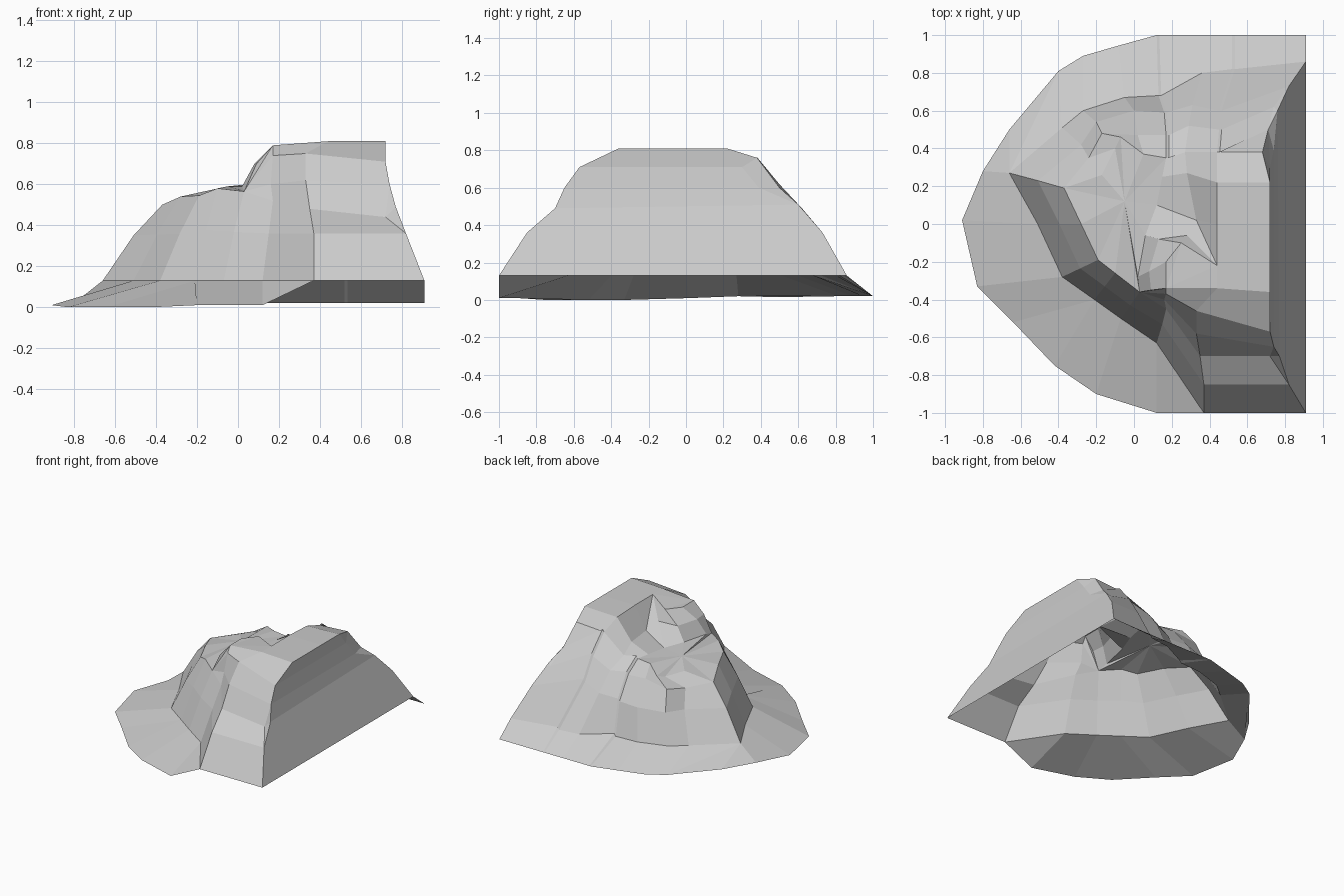
import bpy, bmesh
from mathutils import Vector

if "Cube" in bpy.data.objects:
    bpy.data.objects.remove(bpy.data.objects["Cube"])

CORE = Vector((0.2, 0.0, -0.5))


def surface(name, verts, faces):
    """Flat-shaded shell whose faces all look away from the hill's core."""
    bm = bmesh.new()
    vs = [bm.verts.new(v) for v in verts]
    for f in faces:
        bm.faces.new([vs[i] for i in f])
    bmesh.ops.remove_doubles(bm, verts=bm.verts, dist=0.001)
    bm.normal_update()
    for f in bm.faces:
        if f.normal.dot(f.calc_center_median() - CORE) < 0:
            f.normal_flip()
    me = bpy.data.meshes.new(name)
    bm.to_mesh(me)
    bm.free()
    ob = bpy.data.objects.new(name, me)
    bpy.context.collection.objects.link(ob)
    return ob


def loft(name, profiles):
    """Skin neighbouring profiles that have equal point counts."""
    n = len(profiles[0])
    verts = [p for prof in profiles for p in prof]
    faces = [(c * n + r, c * n + r + 1, (c + 1) * n + r + 1, (c + 1) * n + r)
             for c in range(len(profiles) - 1) for r in range(n - 1)]
    return surface(name, verts, faces)


def fan(name, centre, rim, closed=False):
    n = len(rim)
    last = n if closed else n - 1
    return surface(name, [centre] + rim,
                   [(0, 1 + i, 1 + (i + 1) % n) for i in range(last)])


def ledge(col):
    """Copy of a profile nudged sideways and up: makes a thin rock crack."""
    return [(x + 0.014, y, z + 0.018) for x, y, z in col]


# Key profiles shared by neighbouring parts (foot to brow)
west_ridge = [(-.66, .27, .13), (-.51, .23, .35), (-.37, .19, .50), (-.17, .26, .56)]
gully_west = [(.13, .68, .13), (.16, .59, .36), (.17, .47, .52), (.17, .35, .60)]
gully_mid = [(.36, .80, .13), (.31, .63, .40), (.29, .52, .54), (.27, .38, .61)]
gully_east = [(.52, .82, .13), (.45, .60, .44), (.45, .50, .60), (.44, .38, .745)]
north_east = [(.91, .86, .13), (.82, .73, .36), (.74, .62, .49),
              (.71, .50, .60), (.68, .38, .76), (.72, .22, .81)]
south_east = [(.91, -1, .13), (.82, -.85, .36), (.72, -.70, .44),
              (.74, -.65, .60), (.72, -.57, .71), (.72, -.36, .81)]
south_mid = [(.37, -1, .13), (.37, -.85, .36), (.35, -.70, .48),
             (.33, -.58, .62), (.33, -.46, .75), (.44, -.34, .81)]
south_west = [(.12, -.63, .13), (.15, -.53, .36), (.17, -.45, .52),
              (.16, -.40, .60), (.17, -.37, .74), (.17, -.34, .79)]

# North slope with two cracks
north = [
    west_ridge,
    [(-.38, .51, .13), (-.28, .42, .35), (-.24, .35, .48), (-.10, .40, .55)],
    [(-.27, .60, .13), (-.20, .54, .35), (-.17, .48, .50), (-.07, .46, .57)],
    [(-.05, .67, .13), (.00, .60, .36), (.02, .47, .53), (.05, .37, .60)],
    gully_west, ledge(gully_west),
    gully_mid,
    gully_east, ledge(gully_east),
    north_east[:4],
]
loft("north_slope", north)
fan("north_east_brow", north_east[4], [gully_east[3], north_east[3]])

# South face of the upper block
loft("south_face", [south_west, south_mid, south_east])

# East wall, chipped at both upper corners
wall_south = south_east[:2] + [(.77, -.70, .49)] + south_east[3:]
wall_north = north_east[:2] + [(.76, .60, .51), (.74, .39, .60),
                               (.72, .30, .71), north_east[5]]
loft("east_wall", [wall_south, wall_north])
fan("south_east_chip", south_east[2], wall_south[1:4])
fan("north_east_chip", north_east[3], [north_east[2]] + wall_north[2:5]
    + [north_east[4]])
fan("north_east_edge", north_east[2], [north_east[1], wall_north[2]])
fan("north_east_top", north_east[4], wall_north[4:])

# Steep cliff below the low shelf
shelf = [(-.37, .19, .50), (-.28, 0, .54), (-.19, -.19, .545),
         (-.10, -.26, .58), (.03, -.36, .565)]
feet = [(-.66, .27, .13), (-.51, 0, .13), (-.38, -.28, .13),
        (-.21, -.40, .13), (-.07, -.50, .13)]
cliff = [[f, tuple((Vector(f) + Vector(s)) / 2 + Vector((0, 0, .02))), s]
         for f, s in zip(feet, shelf)]
cliff[0] = west_ridge[:3]
loft("shelf_cliff", cliff + [south_west[:3]])

# Low shelf on the west
step_base = [shelf[-1], (.02, -.28, .59), (.06, -.06, .60), (.12, .10, .60)]
fan("low_shelf", (-.05, .12, .59),
    shelf + step_base[1:] + [c[3] for c in north[4::-1]], closed=True)

# Step from shelf to summit
peak = (.44, -.22, .81)
step_top = [south_west[5], (.17, -.20, .79), (.25, -.10, .79), peak]
step_mid = [(.09, -.35, .70), (.08, -.25, .70), (.13, -.08, .70), (.28, -.06, .705)]
loft("summit_step", [step_base, step_mid, step_top])
fan("step_corner", step_base[0], south_west[2:] + [step_mid[0]])

# Gully cut into the summit from the north
crest = [gully_east[3], (.44, .22, .80), (.44, 0, .81), peak]
loft("gully", [[gully_west[3], (.15, .25, .60), step_base[3], peak],
               [gully_mid[3], (.28, .27, .67), (.33, .02, .65), peak], crest])

# Summit cap
loft("summit", [crest + [south_mid[5]],
                [north_east[4], north_east[5], (.72, 0, .81), (.72, -.22, .81),
                 south_east[5]]])
fan("summit_west", south_west[5], step_top[1:] + [south_mid[5]])

# Skirt of ground around the hill
north_rim = [(-.80, .28), (-.40, .81), (-.27, .89), (-.08, .945), (.12, 1),
             (.134, 1), (.36, 1), (.52, 1), (.534, 1), (.91, 1)]
loft("north_skirt", [[(x, y, .02), c[0]] for (x, y), c in zip(north_rim, north)])
fan("north_west_skirt", west_ridge[0],
    [(-.80, .28, .02), (-.66, .50, .015), (-.40, .81, .02), north[1][0]])
south_rim = [(-.80, .28, .02), (-.91, .02, .01), (-.83, -.33, 0),
             (-.64, -.52, 0), (-.20, -.90, .01), (.12, -1, .01)]
loft("south_skirt", list(zip(south_rim, feet + [south_west[0]])))
fan("south_west_skirt", feet[3], [(-.64, -.52, 0), (-.42, -.75, 0), (-.20, -.90, .01)])
fan("south_corner", south_west[0], [(.12, -1, .01), south_mid[0]])
